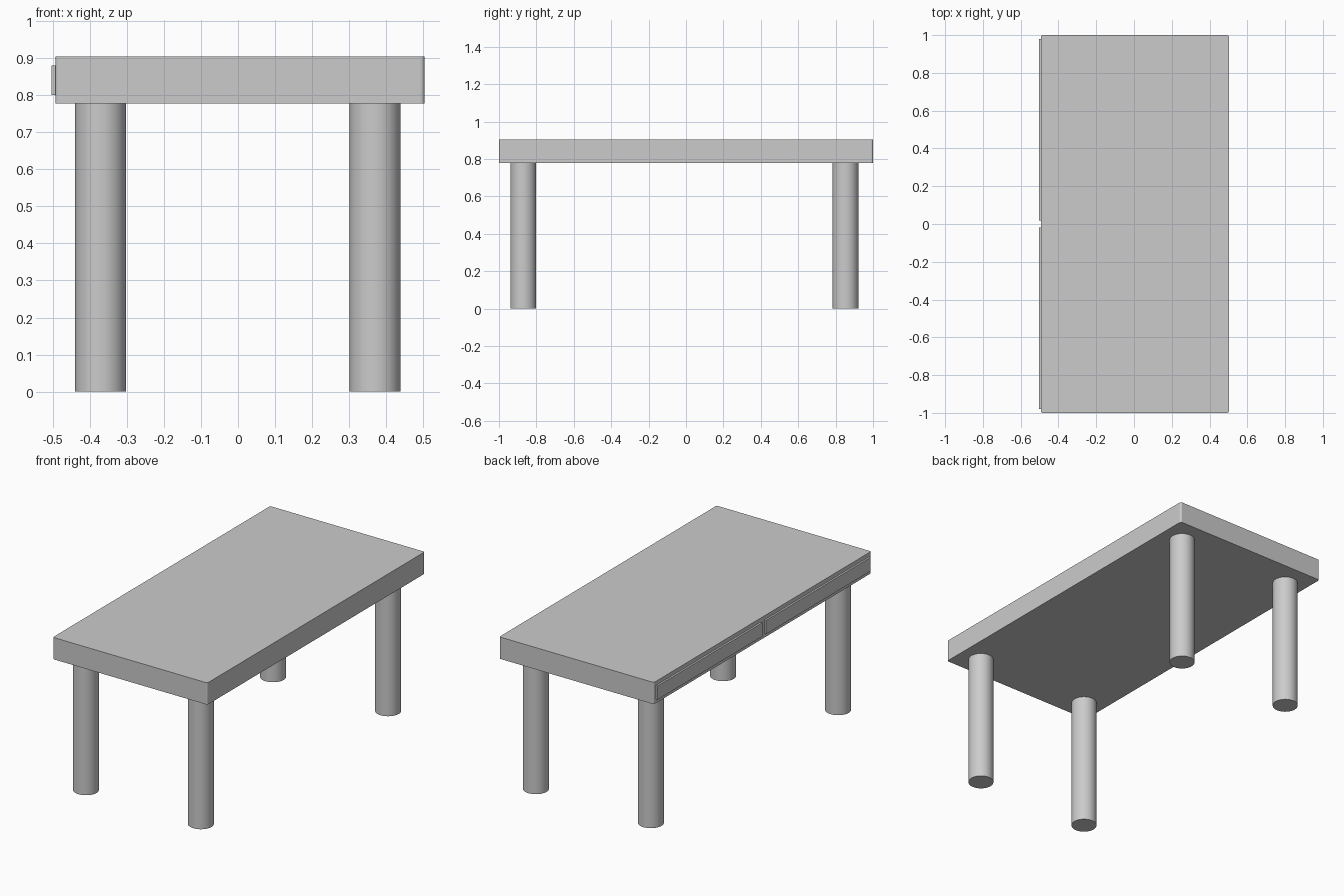
import bpy, bmesh

if "Cube" in bpy.data.objects:
    bpy.data.objects.remove(bpy.data.objects["Cube"])


def box(name, x, y, z, bevel=0.0):
    """Box from (min, max) ranges, optionally rounding the vertical edges."""
    bm = bmesh.new()
    bmesh.ops.create_cube(bm, size=1.0)
    for v in bm.verts:
        v.co = [r[0] if c < 0 else r[1] for c, r in zip(v.co, (x, y, z))]
    if bevel:
        upright = [e for e in bm.edges
                   if abs(e.verts[0].co.z - e.verts[1].co.z) > 0.01]
        bmesh.ops.bevel(bm, geom=upright, offset=bevel, segments=3,
                        profile=0.5, affect='EDGES')
    mesh = bpy.data.meshes.new(name)
    bm.to_mesh(mesh)
    bm.free()
    obj = bpy.data.objects.new(name, mesh)
    bpy.context.collection.objects.link(obj)
    return obj


# Thick table top with slightly rounded vertical corners
box("table_top", (-0.493, 0.503), (-1.0, 1.0), (0.778, 0.905), bevel=0.01)

# Two drawer fronts along the left side
for side, y in (("front", (-0.98, -0.018)), ("back", (0.018, 0.98))):
    box(f"{side}_drawer", (-0.504, -0.485), y, (0.801, 0.881))

# Four round legs
LEG_HEIGHT = 0.778
for depth, y in (("front", -0.87), ("back", 0.853)):
    for side, x in (("left", -0.371), ("right", 0.37)):
        bpy.ops.mesh.primitive_cylinder_add(
            vertices=48, radius=0.069, depth=LEG_HEIGHT,
            location=(x, y, LEG_HEIGHT / 2))
        leg = bpy.context.object
        leg.name = f"{depth}_{side}_leg"
        bpy.ops.object.shade_smooth_by_angle()
